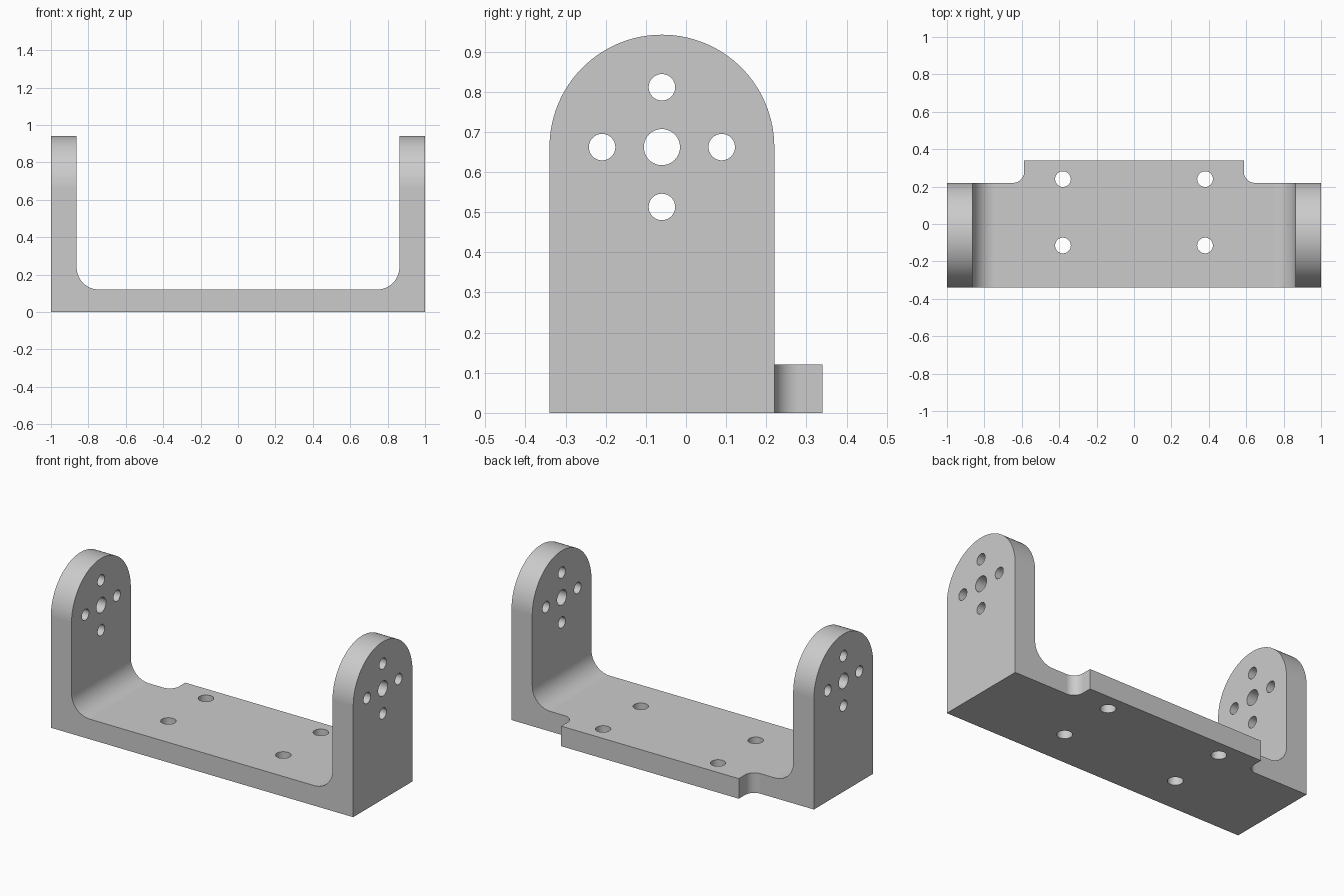
import bpy, bmesh
from math import sin, cos, pi
from mathutils import Vector

if "Cube" in bpy.data.objects:
    bpy.data.objects.remove(bpy.data.objects["Cube"], do_unlink=True)

FRONT, REAR, TAB_REAR = -0.34, 0.22, 0.34
BASE, WALL_X, FILLET = 0.12, 0.863, 0.12
ARCH_Y, ARCH_Z, ARCH_R = -0.06, 0.662, 0.28
TAB_X, TAB_FILLET = 0.587, 0.06

grey = bpy.data.materials.new("matte_grey")
grey.use_nodes = True
grey.diffuse_color = (0.6, 0.6, 0.6, 1)
grey.node_tree.nodes["Principled BSDF"].inputs["Base Color"].default_value = (0.6, 0.6, 0.6, 1)


def arc(cx, cy, r, start, end, steps):
    """Points on an arc, angles in units of pi."""
    angles = [pi * (start + (end - start) * i / steps) for i in range(steps + 1)]
    return [(cx + r * cos(a), cy + r * sin(a)) for a in angles]


def prism(name, outline, axis, low, high):
    """Extrude a closed 2D outline along the x, y or z axis."""
    place = {"x": lambda p: (low, p[0], p[1]),
             "y": lambda p: (p[0], low, p[1]),
             "z": lambda p: (p[0], p[1], low)}[axis]
    bm = bmesh.new()
    face = bm.faces.new([bm.verts.new(place(p)) for p in outline])
    new = bmesh.ops.extrude_face_region(bm, geom=[face])["geom"]
    shift = Vector([(high - low) * (axis == a) for a in "xyz"])
    bmesh.ops.translate(bm, vec=shift, verts=[v for v in new if isinstance(v, bmesh.types.BMVert)])
    bmesh.ops.recalc_face_normals(bm, faces=bm.faces)
    mesh = bpy.data.meshes.new(name)
    bm.to_mesh(mesh)
    bm.free()
    mesh.materials.append(grey)
    obj = bpy.data.objects.new(name, mesh)
    bpy.context.collection.objects.link(obj)
    return obj


def mirrored(points):
    return [(-x, y) for x, y in reversed(points)]


# U-shaped bracket body with rounded inner corners
right_half = [(1, 0), (1, 1), (WALL_X, 1)]
right_half += arc(WALL_X - FILLET, BASE + FILLET, FILLET, 0, -0.5, 16)
bracket = prism("bracket", right_half + mirrored(right_half), "y", FRONT, TAB_REAR)
cutters = []

# Round off the top of both side walls
arch = [(-0.6, 1.2), (-0.6, ARCH_Z)] + arc(ARCH_Y, ARCH_Z, ARCH_R, 1, 0, 64)
arch += [(0.6, ARCH_Z), (0.6, 1.2)]
cutters.append(prism("arch_cutter", arch, "x", -1.2, 1.2))

# Notch the rear corners, leaving the filleted rear tab
notch = [(TAB_X, 0.5)] + arc(TAB_X + TAB_FILLET, REAR + TAB_FILLET, TAB_FILLET, 1, 1.5, 12)
notch += [(1.2, REAR), (1.2, 0.5)]
for outline in (notch, mirrored(notch)):
    cutters.append(prism("notch_cutter", outline, "z", -0.2, 1.2))

# Hub hole and four surrounding holes through the side walls
for dy, dz, r in ((0, 0, 0.045), (1, 0, 0.033), (-1, 0, 0.033), (0, 1, 0.033), (0, -1, 0.033)):
    ring = arc(ARCH_Y + 0.149 * dy, ARCH_Z + 0.149 * dz, r, 0, 2, 40)[:-1]
    cutters.append(prism("wall_hole_cutter", ring, "x", -1.2, 1.2))

# Mounting holes in the base
for x in (-0.38, 0.38):
    for y in (-0.115, 0.24):
        ring = arc(x, y, 0.042, 0, 2, 40)[:-1]
        cutters.append(prism("base_hole_cutter", ring, "z", -0.2, 0.3))

# Cut everything, then discard the cutters
bpy.ops.object.select_all(action="DESELECT")
bpy.context.view_layer.objects.active = bracket
bracket.select_set(True)
for cutter in cutters:
    cutter.hide_render = True
    mod = bracket.modifiers.new("cut", "BOOLEAN")
    mod.operation, mod.solver, mod.object = "DIFFERENCE", "EXACT", cutter
    bpy.ops.object.modifier_apply(modifier=mod.name)
    bpy.data.objects.remove(cutter, do_unlink=True)

# Smooth curves, crisp edges, flat planes
bpy.ops.object.shade_smooth_by_angle(angle=pi / 6)
weighted = bracket.modifiers.new("flat_planes", "WEIGHTED_NORMAL")
weighted.keep_sharp = True
